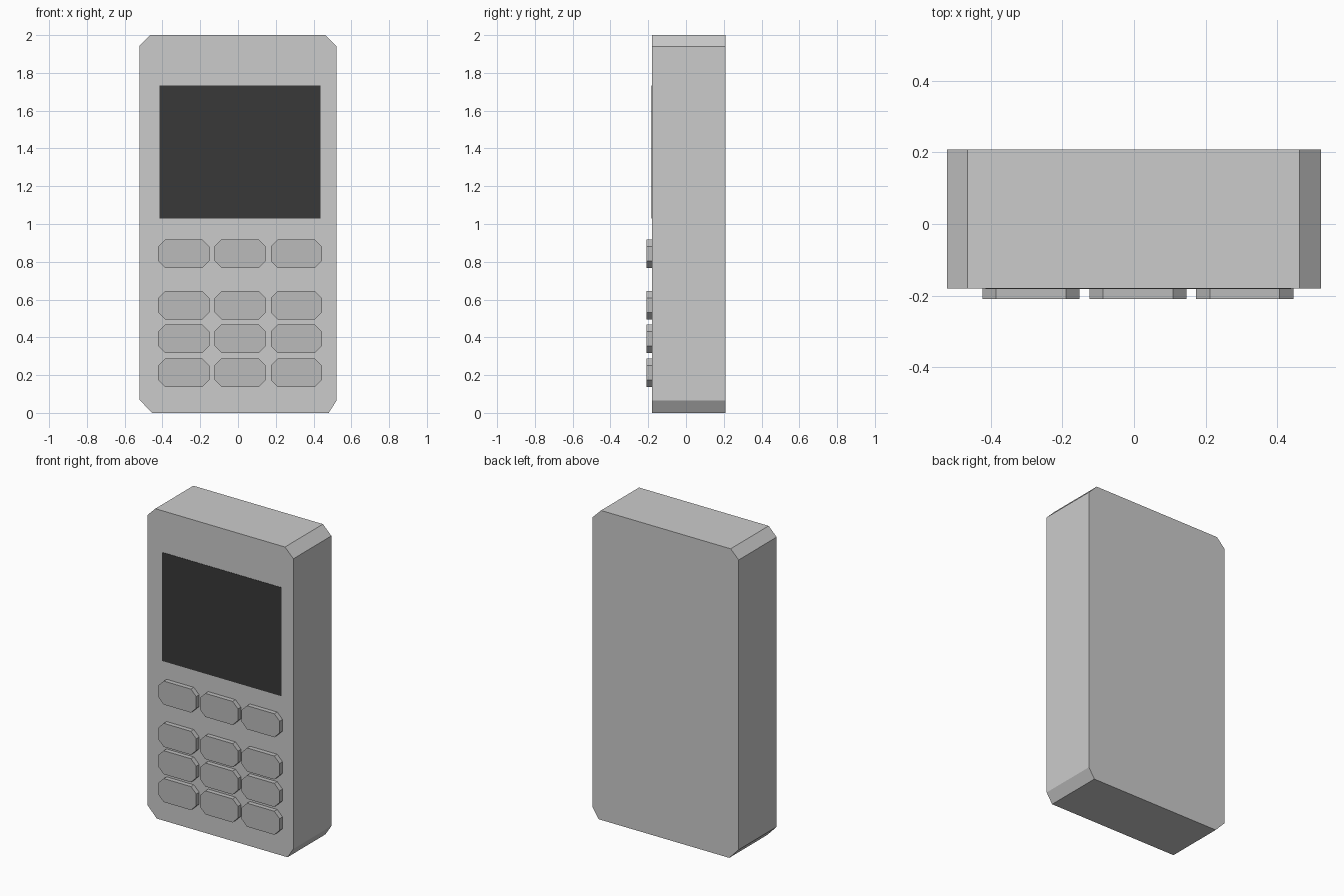
import bpy, bmesh

if "Cube" in bpy.data.objects:
    bpy.data.objects.remove(bpy.data.objects["Cube"])


def material(name, value):
    m = bpy.data.materials.new(name)
    m.diffuse_color = (value, value, value, 1)
    m.use_nodes = True
    m.node_tree.nodes["Principled BSDF"].inputs["Base Color"].default_value = m.diffuse_color
    return m


def prism(name, outline, y0, y1, mat=None):
    """Extrude an x-z outline from y0 (front) to y1 (back)."""
    bm = bmesh.new()
    face = bm.faces.new([bm.verts.new((x, y0, z)) for x, z in outline])
    ext = bmesh.ops.extrude_face_region(bm, geom=[face], use_keep_orig=True)
    verts = [v for v in ext["geom"] if isinstance(v, bmesh.types.BMVert)]
    bmesh.ops.translate(bm, verts=verts, vec=(0, y1 - y0, 0))
    bmesh.ops.recalc_face_normals(bm, faces=bm.faces)
    mesh = bpy.data.meshes.new(name)
    bm.to_mesh(mesh)
    bm.free()
    ob = bpy.data.objects.new(name, mesh)
    bpy.context.collection.objects.link(ob)
    if mat:
        mesh.materials.append(mat)
    return ob


def octagon(cx, cz, w, h, cut):
    """Rectangle with its four corners cut off."""
    a, b = w / 2, h / 2
    pts = [(a, b - cut), (a - cut, b), (cut - a, b), (-a, b - cut),
           (-a, cut - b), (cut - a, -b), (a - cut, -b), (a, cut - b)]
    return [(cx + x, cz + z) for x, z in pts]


dark = material("screen_dark", 0.04)
key_grey = material("key_grey", 0.5)

# Body slab with cut corners
prism("body", [(0.522, 1.94), (0.462, 2.0), (-0.465, 2.0), (-0.522, 1.943),
               (-0.522, 0.07), (-0.455, 0.0), (0.48, 0.0), (0.522, 0.065)],
      -0.18, 0.208)

# Flush screen panel
prism("screen", [(-0.415, 1.03), (0.438, 1.03), (0.438, 1.732), (-0.415, 1.732)],
      -0.182, -0.17, dark)

# Keypad: one separate row above a block of three
for r, z in enumerate((0.843, 0.57, 0.393, 0.213)):
    for c, x in enumerate((-0.287, 0.011, 0.309)):
        prism(f"key_{r}_{c}", octagon(x, z, 0.271, 0.152, 0.038),
              -0.21, -0.175, key_grey)
